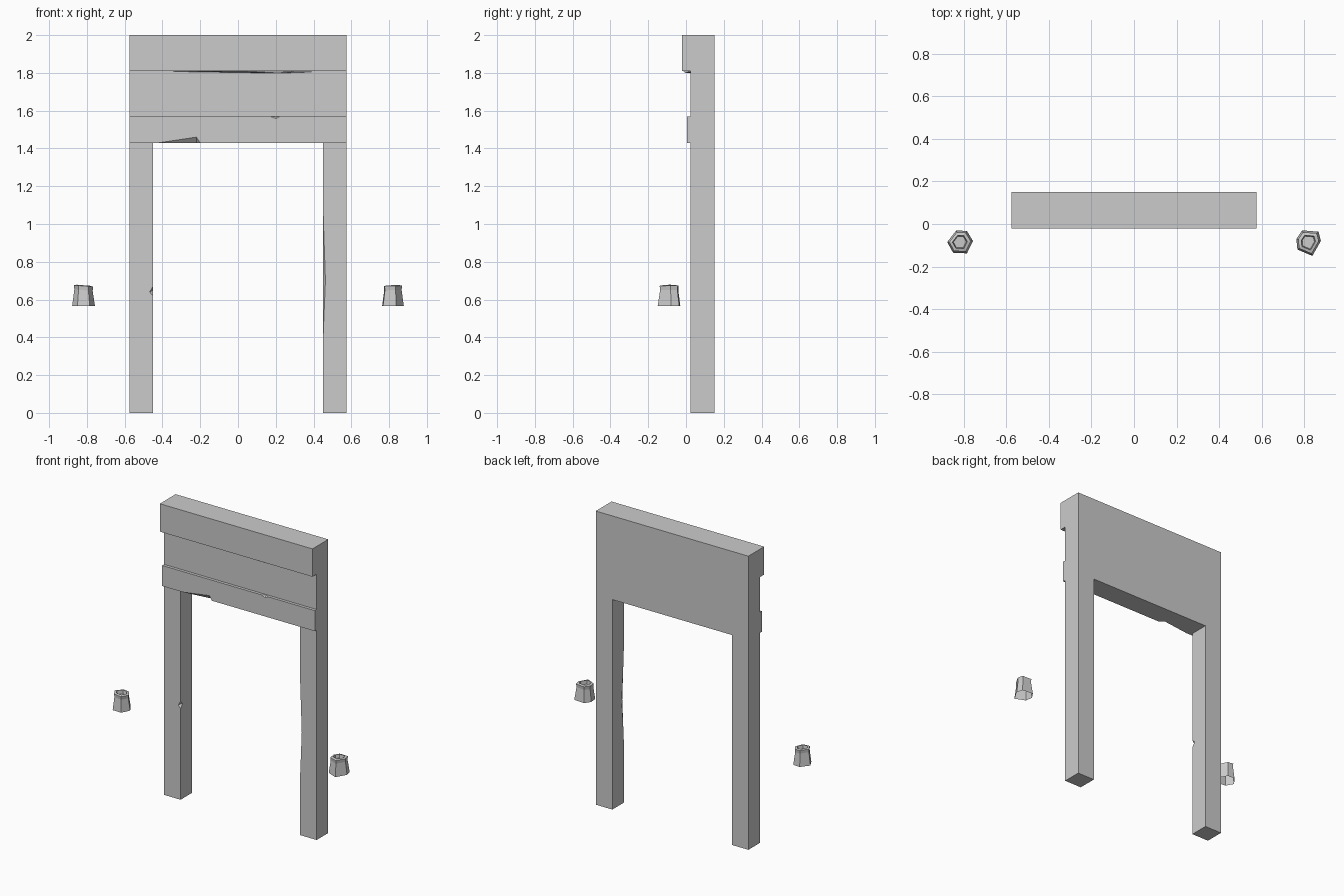
import bpy, bmesh
from mathutils import Vector

if "Cube" in bpy.data.objects:
    bpy.data.objects.remove(bpy.data.objects["Cube"])


def finish(bm, name):
    bmesh.ops.recalc_face_normals(bm, faces=bm.faces)
    me = bpy.data.meshes.new(name)
    bm.to_mesh(me)
    bm.free()
    ob = bpy.data.objects.new(name, me)
    bpy.context.collection.objects.link(ob)
    return ob


def hull(name, pts):
    bm = bmesh.new()
    for p in pts:
        bm.verts.new(p)
    bmesh.ops.convex_hull(bm, input=bm.verts)
    return finish(bm, name)


def combine(ob, tool, op='DIFFERENCE'):
    mod = ob.modifiers.new(op.title(), 'BOOLEAN')
    mod.object, mod.operation, mod.solver = tool, op, 'EXACT'
    bpy.context.view_layer.objects.active = ob
    bpy.ops.object.modifier_apply(modifier=mod.name)
    bpy.data.objects.remove(tool)


# Door surround: stepped side profile (y, z) swept across the width
profile = [(.15, 0), (.15, 2), (-.02, 2), (-.02, 1.81), (.025, 1.81),
           (.025, 1.57), (.005, 1.57), (.005, 1.43), (.025, 1.43), (.025, 0)]
bm = bmesh.new()
face = bm.faces.new([bm.verts.new((-.575, y, z)) for y, z in profile])
swept = bmesh.ops.extrude_face_region(bm, geom=[face])['geom']
for v in swept:
    if isinstance(v, bmesh.types.BMVert):
        v.co.x = .575
# keep the starting cap so the sweep is closed
if not face.is_valid or len([f for f in bm.faces if len(f.verts) == 10]) < 2:
    bm.verts.ensure_lookup_table()
    bmesh.ops.holes_fill(bm, edges=[e for e in bm.edges if e.is_boundary], sides=0)
frame = finish(bm, "door_surround")

# Doorway opening
combine(frame, hull("opening", [(x, y, z) for x in (-.45, .45)
                                for y in (-.3, .3) for z in (-.2, 1.43)]))

# Chips: two points on the edge, one on each neighbouring face, one outside
chips = [
    [(-.42, .005, 1.43), (-.2, .005, 1.43), (-.22, .005, 1.46), (-.22, .03, 1.43), (-.25, -.03, 1.40)],
    [(.17, .005, 1.57), (.225, .005, 1.57), (.2, .005, 1.558), (.2, .018, 1.57), (.2, -.02, 1.59)],
    [(.45, .025, .39), (.45, .025, 1.08), (.463, .025, .7), (.45, .05, .7), (.43, 0, .7)],
    [(-.45, .025, .62), (-.45, .025, .67), (-.468, .025, .64), (-.45, .045, .65), (-.43, 0, .65)],
]
for pts in chips:
    combine(frame, hull("chip", pts))

# Uneven swelling under the top band
combine(frame, hull("swelling", [(-.4, .03, 1.808), (.43, .03, 1.806), (.22, .03, 1.798),
                                 (.2, -.005, 1.80), (0, -.015, 1.812), (0, .03, 1.815)]), 'UNION')


def cup(name, outline, centre, tilt):
    # Open-bottomed tapered hexagonal cup with a recessed, tilted top
    bm = bmesh.new()
    c = Vector(centre)
    rings = []
    for scale, z in ((1, .565), (.8, .65), (.84, .672), (.58, .676), (.5, .652)):
        ring = []
        for p in outline:
            d = (Vector(p) - c) * scale
            dz = tilt * d.x if z > .6 else 0
            ring.append(bm.verts.new((c.x + d.x, c.y + d.y, z + dz)))
        rings.append(ring)
    for a, b in zip(rings, rings[1:]):
        for i in range(6):
            j = (i + 1) % 6
            bm.faces.new((a[i], a[j], b[j], b[i]))
    bm.faces.new(rings[-1])
    bm.normal_update()
    me = bpy.data.meshes.new(name)
    # outline runs clockwise, so flip to face outward
    bmesh.ops.reverse_faces(bm, faces=bm.faces)
    bm.to_mesh(me)
    bm.free()
    bpy.context.collection.objects.link(bpy.data.objects.new(name, me))


# Two small cups at either side
cup("left_cup", [(-.878, -.085), (-.835, -.03), (-.785, -.033), (-.757, -.08),
                 (-.785, -.138), (-.85, -.135)], (-.82, -.085), -.08)
cup("right_cup", [(.763, -.07), (.79, -.03), (.867, -.036), (.878, -.08),
                  (.838, -.15), (.768, -.12)], (.818, -.085), .03)
